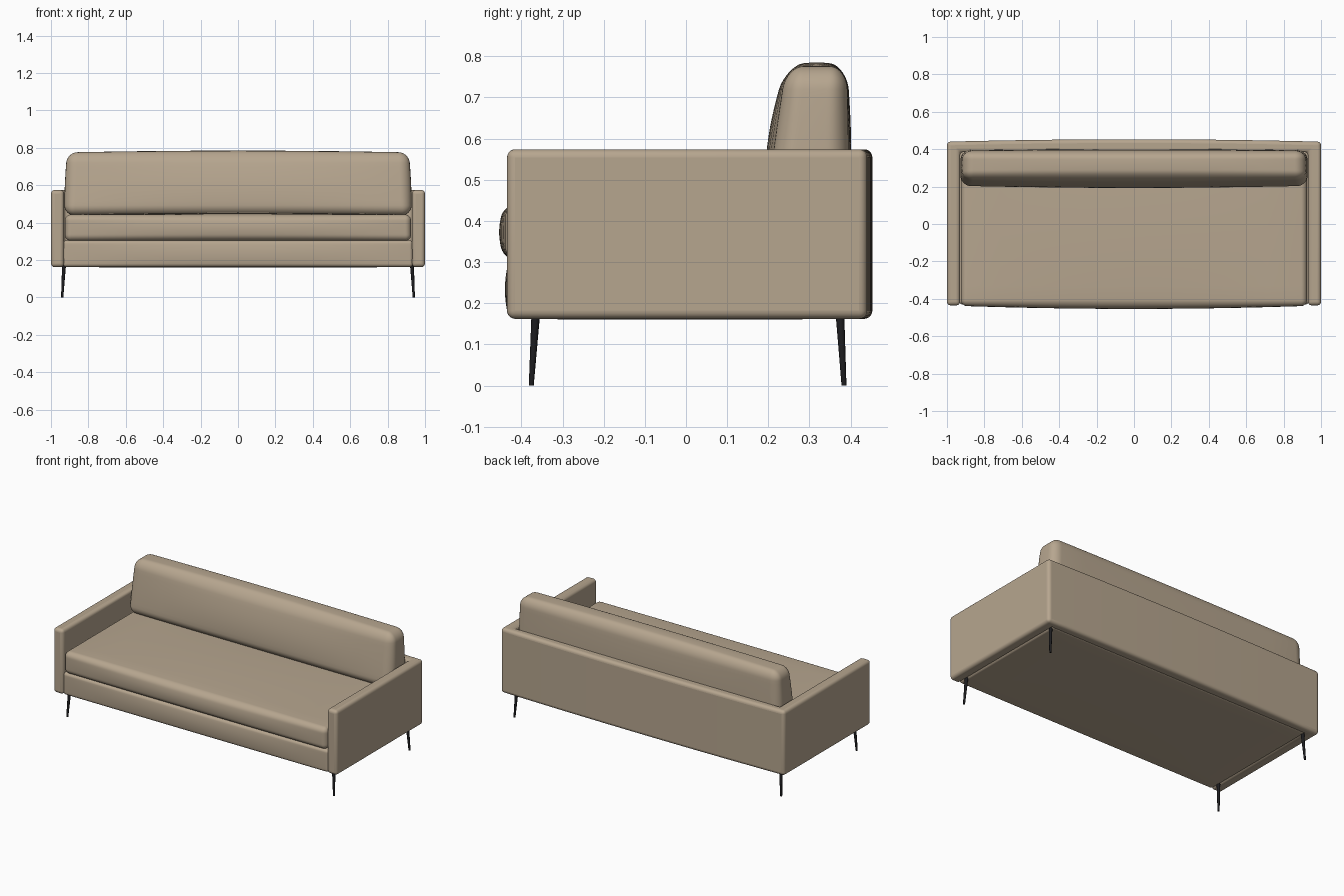
import bpy, bmesh, math
from mathutils import Vector

if "Cube" in bpy.data.objects:
    bpy.data.objects.remove(bpy.data.objects["Cube"])


def material(name, col):
    m = bpy.data.materials.new(name)
    m.diffuse_color = (*col, 1)
    m.use_nodes = True
    m.node_tree.nodes["Principled BSDF"].inputs["Base Color"].default_value = m.diffuse_color
    return m


fabric = material("beige_fabric", (0.47, 0.38, 0.275))
black = material("black_metal", (0.012, 0.012, 0.014))


def finish(bm, name, mat, angle=40):
    bmesh.ops.recalc_face_normals(bm, faces=bm.faces)
    me = bpy.data.meshes.new(name)
    bm.to_mesh(me)
    bm.free()
    ob = bpy.data.objects.new(name, me)
    bpy.context.collection.objects.link(ob)
    me.materials.append(mat)
    bpy.ops.object.select_all(action='DESELECT')
    bpy.context.view_layer.objects.active = ob
    ob.select_set(True)
    bpy.ops.object.shade_smooth_by_angle(angle=math.radians(angle))
    return ob


def pillow(name, lo, hi, r, bulge, shape=None):
    """Rounded box with softly bulging sides (bulge per axis, negative/positive side)."""
    lo, hi = Vector(lo), Vector(hi)
    h, c = (hi - lo) / 2, (hi + lo) / 2
    bm = bmesh.new()
    bmesh.ops.create_cube(bm, size=2)
    bmesh.ops.subdivide_edges(bm, edges=bm.edges[:], cuts=17, use_grid_fill=True)
    for v in bm.verts:
        p = Vector()
        for a in range(3):
            s, k = (1 if v.co[a] > 0 else -1), (1 - abs(v.co[a])) * 9
            if k < 4:   # dense rows in the rounded rim
                d = h[a] - r * (1 - math.tan(math.pi / 4 * (1 - k / 4)))
            else:
                d = (h[a] - r) * (9 - k) / 5
            p[a] = s * d
        inner = Vector([max(-(h[a] - r), min(h[a] - r, p[a])) for a in range(3)])
        off = p - inner
        if off.length > 1e-6:
            p = inner + off.normalized() * r
        q = Vector([p[a] / h[a] for a in range(3)])
        for a in range(3):
            w = (1 - q[(a + 1) % 3] ** 2) * (1 - q[(a + 2) % 3] ** 2)
            p[a] += bulge[a][0 if q[a] < 0 else 1] * q[a] * w
        p = p + c
        v.co = shape(p) if shape else p
    return finish(bm, name, fabric, 60)


# U-shaped surround: both arms and the back panel, seen from above
outer = [(1 - i * 0.125, 0.44 + 0.013 * (1 - (1 - i * 0.125) ** 2)) for i in range(17)]
outline = [(0.93, 0.385), (0.93, -0.435), (1, -0.435)] + outer + \
          [(-1, -0.435), (-0.93, -0.435), (-0.93, 0.385)]
bm = bmesh.new()
face = bm.faces.new([bm.verts.new((x, y, 0.162)) for x, y in outline])
ext = bmesh.ops.extrude_face_region(bm, geom=[face])
for g in ext["geom"]:
    if isinstance(g, bmesh.types.BMVert):
        g.co.z = 0.574
frame = finish(bm, "arms_and_back", fabric)
bev = frame.modifiers.new("soft_edges", 'BEVEL')
bev.width = 0.02
bev.segments = 5
bev.limit_method = 'ANGLE'

# Base and seat cushion between the arms
pillow("base", (-0.935, -0.43, 0.162), (0.935, 0.40, 0.305), 0.018,
       ((0, 0), (0.01, 0), (0.002, 0)))
pillow("seat_cushion", (-0.925, -0.438, 0.302), (0.925, 0.385, 0.443), 0.032,
       ((0, 0), (0.016, 0), (0, 0.01)))


# Back cushion: leans back and narrows to the top
def lean(p):
    t = (p.z - 0.44) / 0.335
    mid, half = 0.297 + 0.02 * t, 1 - 0.26 * t
    return Vector((p.x * (1 - 0.016 * t), mid + (p.y - 0.3) * half, p.z))


pillow("back_cushion", (-0.928, 0.2, 0.438), (0.928, 0.4, 0.775), 0.055,
       ((0.005, 0.005), (0.022, 0.008), (0, 0.01)), lean)

# Thin splayed tapered legs
for xs, side in ((-1, "left"), (1, "right")):
    for name, y0, y1 in (("front", -0.365, -0.376), ("back", 0.374, 0.384)):
        bm = bmesh.new()
        bmesh.ops.create_cone(bm, cap_ends=True, segments=16,
                              radius1=0.006, radius2=0.0105, depth=1)
        for v in bm.verts:
            t = v.co.z + 0.5
            v.co = Vector((v.co.x + xs * (0.94 - 0.01 * t),
                           v.co.y + y1 + (y0 - y1) * t, t * 0.175))
        finish(bm, f"{name}_leg_{side}", black)
